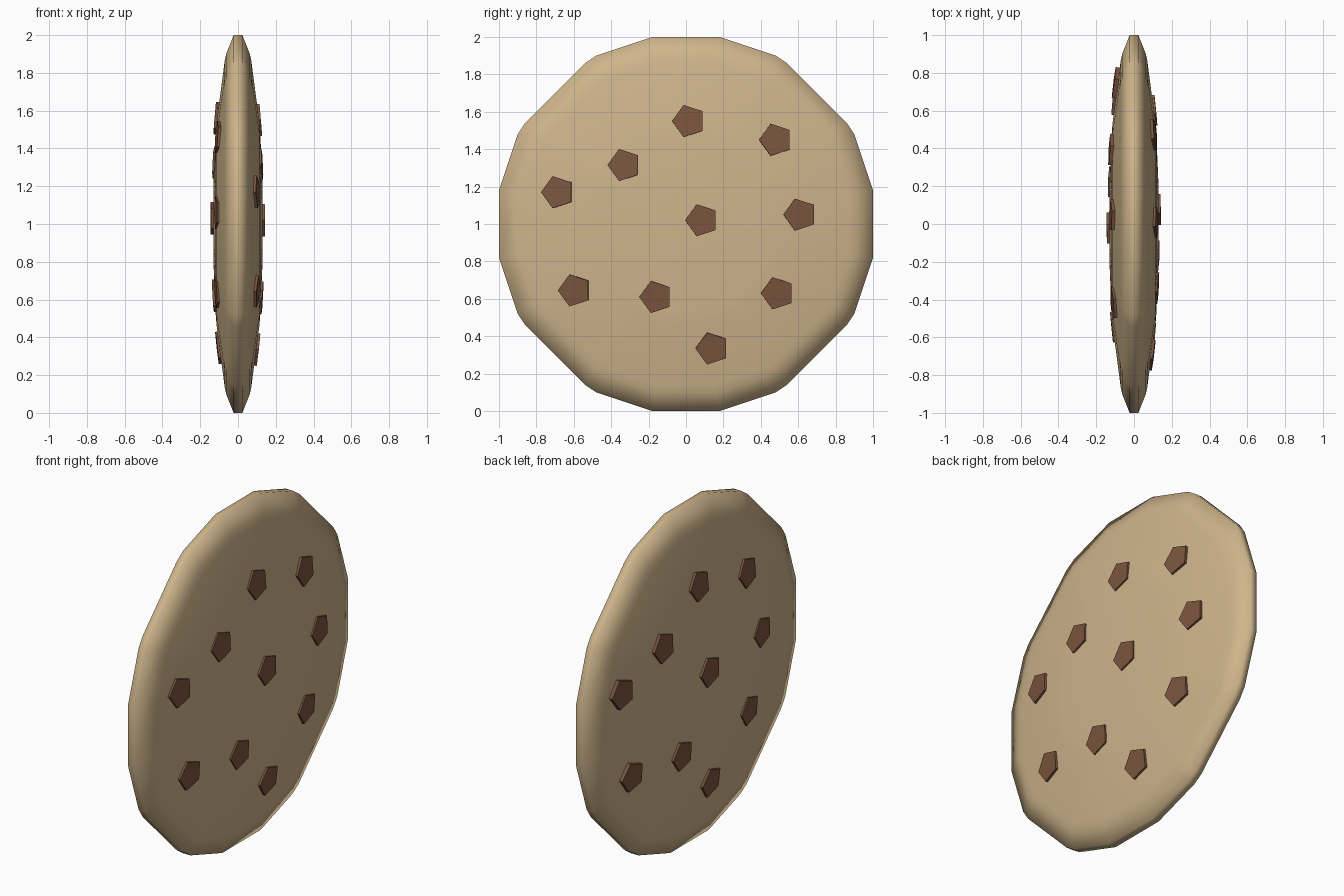
import bpy, bmesh, math
from mathutils import Vector, Matrix

if "Cube" in bpy.data.objects:
    bpy.data.objects.remove(bpy.data.objects["Cube"])


def material(name, color):
    m = bpy.data.materials.new(name)
    m.diffuse_color = (*color, 1)
    m.use_nodes = True
    m.node_tree.nodes["Principled BSDF"].inputs["Base Color"].default_value = m.diffuse_color
    return m


def make_object(name, bm, mat):
    bmesh.ops.recalc_face_normals(bm, faces=bm.faces)
    me = bpy.data.meshes.new(name)
    bm.to_mesh(me)
    bm.free()
    me.materials.append(mat)
    ob = bpy.data.objects.new(name, me)
    bpy.context.collection.objects.link(ob)
    return ob


dough = material("dough", (0.62, 0.46, 0.26))
chocolate = material("chocolate", (0.20, 0.09, 0.05))

# Biscuit: faceted outline scaled through a flattened-sphere profile along x
quarter = [(1.0, 0.18), (0.9, 0.48), (0.86, 0.54), (0.54, 0.86), (0.48, 0.9), (0.18, 1.0)]
outline = []
for k in range(4):
    c, s = round(math.cos(k * math.pi / 2)), round(math.sin(k * math.pi / 2))
    outline += [(c * a - s * b, s * a + c * b) for a, b in quarter]
half = [(0.18, 0.131), (0.48, 0.118), (0.54, 0.113), (0.86, 0.071), (0.9, 0.063), (1.0, 0.023)]
profile = half + [(r, -x) for r, x in reversed(half)]

bm = bmesh.new()
rings = [[bm.verts.new((x, r * y, 1 + r * z)) for y, z in outline] for r, x in profile]
n = len(outline)
for a, b in zip(rings, rings[1:]):
    for i in range(n):
        bm.faces.new((a[i], a[(i + 1) % n], b[(i + 1) % n], b[i]))
bm.faces.new(rings[0])
bm.faces.new(rings[-1])
for f in bm.faces:
    f.smooth = True
make_object("biscuit", bm, dough)

# Chocolate chips: five-sided slabs lying on the curved face
spots = [(0.015, 1.55), (0.48, 1.45), (-0.33, 1.315), (-0.685, 1.17), (0.085, 1.02),
         (0.61, 1.05), (-0.595, 0.645), (-0.16, 0.61), (0.49, 0.63), (0.14, 0.335)]


def chip(name, y, z, placement):
    dz = z - 1
    root = math.sqrt(1 - (y * y + dz * dz) / 1.033)
    x = 0.132 * root
    slope = 0.132 / 1.033 / root
    normal = Vector((1, slope * y, slope * dz)).normalized()
    tilt = Vector((1, 0, 0)).rotation_difference(normal).to_matrix().to_4x4()
    bm = bmesh.new()
    loops = []
    for h in (-0.02, 0.01):
        loops.append([bm.verts.new((h, -0.09 * math.cos(math.tau * i / 5),
                                    0.09 * math.sin(math.tau * i / 5))) for i in range(5)])
    low, high = loops
    bm.faces.new(low)
    bm.faces.new(high)
    for i in range(5):
        j = (i + 1) % 5
        bm.faces.new((low[i], low[j], high[j], high[i]))
    bm.transform(placement @ Matrix.Translation((x, y, z)) @ tilt)
    make_object(name, bm, chocolate)


# The rear set is the same layout turned half round and nudged sideways
rear = Matrix.Translation((-0.003, 0.055, 0.01)) @ Matrix.Rotation(math.pi, 4, 'Z')
for i, (y, z) in enumerate(spots, 1):
    chip(f"chip_right_{i}", y, z, Matrix.Identity(4))
    chip(f"chip_left_{i}", y, z, rear)
